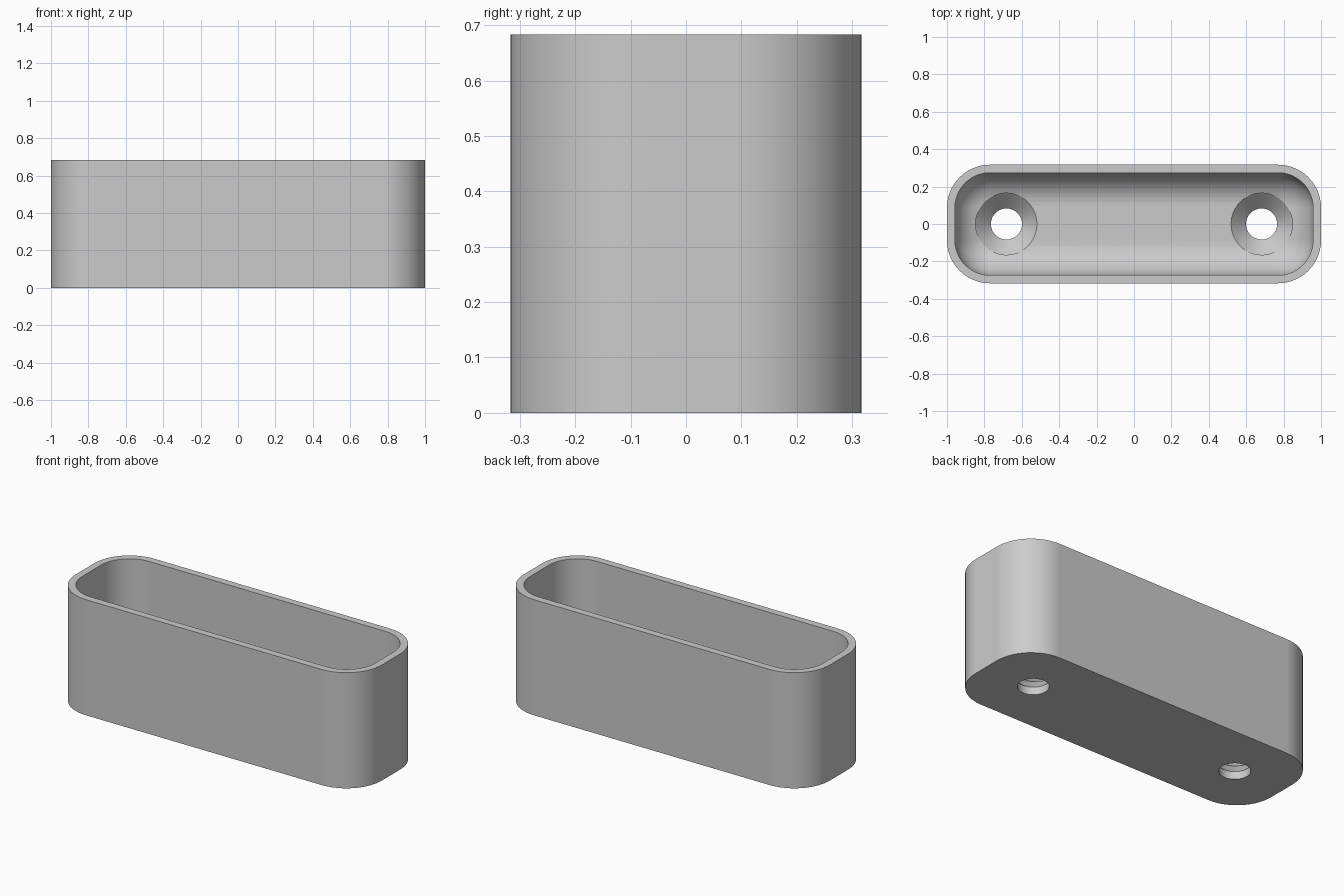
import bpy, bmesh, math

cube = bpy.data.objects.get("Cube")
if cube:
    bpy.data.objects.remove(cube)

HALF_X, HALF_Y, HEIGHT = 1.0, 0.317, 0.683
CORNER, WALL = 0.23, 0.043
FLOOR, FILLET = 0.125, 0.18
HOLE_X, HOLE_R, SINK_R, SINK_Z = 0.682, 0.083, 0.165, 0.045
CORNER_STEPS, FILLET_STEPS = 14, 12

grey = bpy.data.materials.new("light_grey")
grey.use_nodes = True
grey.diffuse_color = (0.6, 0.6, 0.6, 1)
grey.node_tree.nodes["Principled BSDF"].inputs["Base Color"].default_value = (0.6, 0.6, 0.6, 1)


def rounded_ring(bm, inset, z):
    """Rounded rectangle of vertices, moved inwards by inset."""
    r = CORNER - inset
    cx, cy = HALF_X - CORNER, HALF_Y - CORNER
    ring = []
    for q, (sx, sy) in enumerate([(1, 1), (-1, 1), (-1, -1), (1, -1)]):
        for i in range(CORNER_STEPS + 1):
            a = math.pi / 2 * (q + i / CORNER_STEPS)
            ring.append(bm.verts.new((sx * cx + r * math.cos(a), sy * cy + r * math.sin(a), z)))
    return ring


def circle_ring(bm, x, r, z, n=64):
    return [bm.verts.new((x + r * math.cos(2 * math.pi * i / n), r * math.sin(2 * math.pi * i / n), z))
            for i in range(n)]


def skin(name, bm, rings):
    """Bridge the rings in order, cap both ends and make an object."""
    for a, b in zip(rings, rings[1:]):
        for i in range(len(a)):
            j = (i + 1) % len(a)
            bm.faces.new((a[i], a[j], b[j], b[i]))
    bm.faces.new(rings[0])
    bm.faces.new(rings[-1])
    bmesh.ops.recalc_face_normals(bm, faces=bm.faces)
    mesh = bpy.data.meshes.new(name)
    bm.to_mesh(mesh)
    bm.free()
    mesh.materials.append(grey)
    obj = bpy.data.objects.new(name, mesh)
    bpy.context.collection.objects.link(obj)
    return obj


# Open tray: outer wall, rim, inner wall, then rounded floor edge
bm = bmesh.new()
rings = [rounded_ring(bm, 0, 0), rounded_ring(bm, 0, HEIGHT), rounded_ring(bm, WALL, HEIGHT)]
for i in range(FILLET_STEPS + 1):
    a = math.pi / 2 * i / FILLET_STEPS
    rings.append(rounded_ring(bm, WALL + FILLET * (1 - math.cos(a)), FLOOR + FILLET * (1 - math.sin(a))))
tray = skin("tray", bm, rings)

# Countersunk screw holes through the floor
bpy.context.view_layer.objects.active = tray
tray.select_set(True)
sink_top = SINK_Z + SINK_R - HOLE_R
profile = [(HOLE_R, -0.1), (HOLE_R, SINK_Z), (SINK_R, sink_top), (SINK_R, HEIGHT / 2)]
for side, x in (("left", HOLE_X), ("right", -HOLE_X)):
    bm = bmesh.new()
    cutter = skin(side + "_hole_cutter", bm, [circle_ring(bm, x, r, z) for r, z in profile])
    cutter.hide_render = True
    mod = tray.modifiers.new(side + "_hole", "BOOLEAN")
    mod.operation, mod.solver, mod.object = "DIFFERENCE", "EXACT", cutter
    bpy.ops.object.modifier_apply(modifier=mod.name)
    bpy.data.objects.remove(cutter)

# Smooth curves with crisp rims
bpy.ops.object.shade_smooth_by_angle(angle=math.radians(30))
weighted = tray.modifiers.new("even_shading", "WEIGHTED_NORMAL")
weighted.keep_sharp = True
